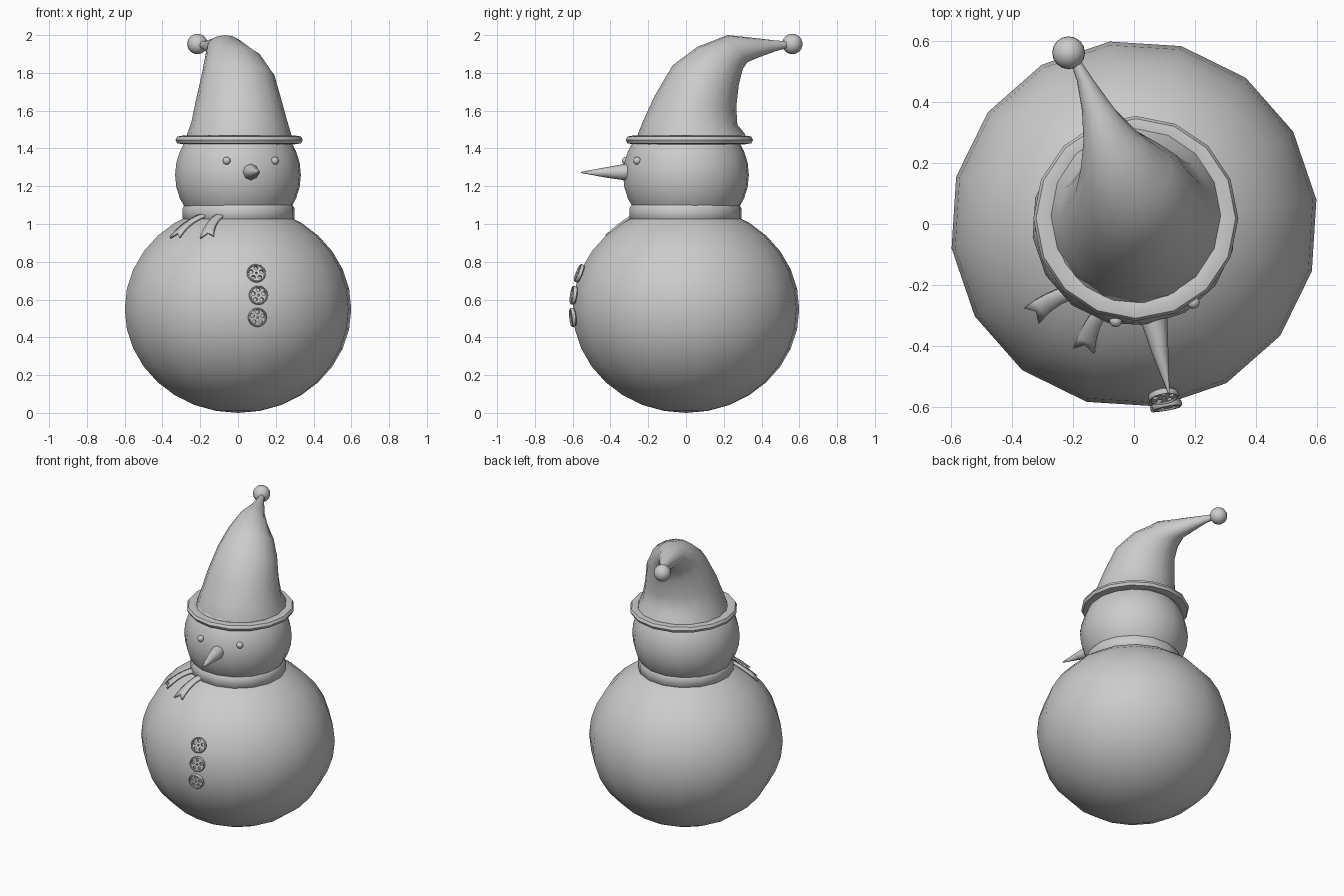
import bpy, bmesh
from math import sin, cos, pi, sqrt, radians
from mathutils import Vector

if "Cube" in bpy.data.objects:
    bpy.data.objects.remove(bpy.data.objects["Cube"])

BODY_R, BODY_H = 0.605, 0.55   # body ellipsoid radii, centre at z = BODY_H
SEG = 16


def make(name, bm):
    bmesh.ops.recalc_face_normals(bm, faces=bm.faces)
    me = bpy.data.meshes.new(name)
    bm.to_mesh(me)
    bm.free()
    ob = bpy.data.objects.new(name, me)
    bpy.context.collection.objects.link(ob)
    return ob


def smooth(ob, angle=50):
    bpy.ops.object.select_all(action='DESELECT')
    ob.select_set(True)
    bpy.context.view_layer.objects.active = ob
    bpy.ops.object.shade_smooth_by_angle(angle=radians(angle))
    return ob


def ball(name, loc, rxy, rz, seg=SEG, rings=16, turn=0):
    bm = bmesh.new()
    bmesh.ops.create_uvsphere(bm, u_segments=seg, v_segments=rings, radius=1)
    ob = make(name, bm)
    ob.location, ob.scale = loc, (rxy, rxy, rz)
    ob.rotation_euler.z = radians(turn)
    return smooth(ob)


def skin(name, rings, closed=False):
    """Join rings of points into a tube; cap the ends unless closed."""
    bm = bmesh.new()
    vs = [[bm.verts.new(p) for p in r] for r in rings]
    n = len(vs[0])
    for i in range(len(vs) if closed else len(vs) - 1):
        a, b = vs[i], vs[(i + 1) % len(vs)]
        for j in range(n):
            k = (j + 1) % n
            bm.faces.new((a[j], a[k], b[k], b[j]))
    if not closed:
        bm.faces.new(vs[0])
        bm.faces.new(vs[-1])
    return make(name, bm)


def band(name, profile, cx, cy, turn):
    """Lathe a closed (radius, z) profile around a vertical axis."""
    rings = [[(cx + r * cos(2 * pi * j / SEG + turn), cy + r * sin(2 * pi * j / SEG + turn), z)
              for j in range(SEG)] for r, z in profile]
    return smooth(skin(name, rings, True))


# Snow balls
ball("body", (0, 0, BODY_H), BODY_R, BODY_H, turn=7.6)
ball("head", (0, 0, 1.26), 0.336, 0.325, turn=7.6)

# Scarf ring
band("scarf", [(0.25, 1.03), (0.285, 1.018), (0.299, 1.03), (0.298, 1.085),
               (0.288, 1.1), (0.25, 1.1)], 0.003, -0.003, 0.13)


# Scarf tails draped over the body, with notched ends
def tail(name, start, bend, end):
    a, b, c = Vector(start), Vector(bend), Vector(end)
    bm = bmesh.new()
    rows = []
    n = 7
    for i in range(n):
        t = i / (n - 1)
        p = a * (1 - t) ** 2 + b * 2 * t * (1 - t) + c * t * t
        d = ((b - a) * (1 - t) + (c - b) * t).normalized()
        w = 0.021 + 0.015 * t * t
        row = []
        for s in (-1, 0, 1):
            q = p + Vector((-d.y, d.x)) * w * s
            if i == n - 1 and s == 0:
                q -= d * 0.022
            z = BODY_H + BODY_H * sqrt(max(0, 1 - q.length_squared / BODY_R ** 2))
            row.append(bm.verts.new((q.x, q.y, z + 0.012)))
        rows.append(row)
    for r, s in zip(rows, rows[1:]):
        for k in (0, 1):
            bm.faces.new((r[k], r[k + 1], s[k + 1], s[k]))
    ob = make(name, bm)
    m = ob.modifiers.new("thickness", 'SOLIDIFY')
    m.thickness, m.offset = 0.014, 0
    return smooth(ob)


tail("scarf_tail_outer", (-0.16, -0.22), (-0.25, -0.22), (-0.335, -0.30))
tail("scarf_tail_inner", (-0.08, -0.26), (-0.14, -0.31), (-0.165, -0.415))

# Eyes
for i, loc in enumerate([(-0.06, -0.318, 1.335), (0.195, -0.258, 1.335)]):
    ball(f"eye_{i + 1}", loc, 0.021, 0.021, 12, 8)

# Carrot nose
nose = []
for x, y, z, r in [(0.055, -0.24, 1.275, 0.047), (0.066, -0.32, 1.275, 0.044),
                   (0.085, -0.42, 1.273, 0.028), (0.114, -0.555, 1.273, 0.003)]:
    nose.append([(x + r * cos(2 * pi * j / 8), y, z + r * sin(2 * pi * j / 8)) for j in range(8)])
smooth(skin("nose", nose))


# Buttons: dished discs with a centre hole and five holes around it
def disc(bm, x, y, r, depth, seg):
    ret = bmesh.ops.create_cone(bm, cap_ends=True, segments=seg, radius1=r, radius2=r, depth=depth)
    bmesh.ops.translate(bm, verts=ret['verts'], vec=(x, y, 0))


bm = bmesh.new()
disc(bm, 0, 0, 0.006, 0.1, 8)
for k in range(5):
    a = 2 * pi * k / 5 + pi / 2
    disc(bm, 0.029 * cos(a), 0.029 * sin(a), 0.0105, 0.1, 10)
holes = make("button_hole_cutter", bm)
holes.hide_render = True
holes.hide_set(True)

for i, (x, z) in enumerate([(0.096, 0.737), (0.107, 0.622), (0.102, 0.506)]):
    rings = [[(r * cos(2 * pi * j / 20), r * sin(2 * pi * j / 20), h) for j in range(20)]
             for r, h in [(0.046, -0.011), (0.050, -0.006), (0.050, 0.006), (0.047, 0.011),
                          (0.043, 0.011), (0.041, 0.006)]]
    b = skin(f"button_{i + 1}", rings)
    rr = BODY_R * sqrt(1 - ((z - BODY_H) / BODY_H) ** 2)
    y = -sqrt(rr * rr - x * x)
    nrm = Vector((x / BODY_R ** 2, y / BODY_R ** 2, (z - BODY_H) / BODY_H ** 2)).normalized()
    rot = nrm.to_track_quat('Z', 'Y').to_matrix().to_4x4()
    m = b.modifiers.new("holes", 'BOOLEAN')
    m.operation, m.object, m.solver = 'DIFFERENCE', holes, 'EXACT'
    bpy.context.view_layer.update()
    dg = bpy.context.evaluated_depsgraph_get()
    cut = bpy.data.meshes.new_from_object(b.evaluated_get(dg))
    b.modifiers.clear()
    b.data = cut
    rot.translation = Vector((x, y, z)) + nrm * 0.005
    b.matrix_world = rot
    smooth(b, 35)

# Hat brim
band("hat_brim", [(0.27, 1.43), (0.295, 1.422), (0.328, 1.427), (0.337, 1.445), (0.328, 1.463),
                  (0.298, 1.468), (0.27, 1.46)], 0.006, 0.018, 0.0)

# Bent hat: each ring is front (y, z), back (y, z), centre x, half width
hat = []
for fy, fz, by, bz, cx, hw in [
        (-0.26, 1.44, 0.32, 1.44, 0.006, 0.285), (-0.255, 1.475, 0.31, 1.48, 0.006, 0.275),
        (-0.225, 1.55, 0.272, 1.525, 0.008, 0.255), (-0.165, 1.68, 0.266, 1.62, 0.004, 0.228),
        (-0.07, 1.84, 0.28, 1.74, 0.0, 0.192), (0.06, 1.938, 0.30, 1.82, -0.025, 0.15),
        (0.22, 2.0, 0.325, 1.857, -0.068, 0.098), (0.36, 1.985, 0.385, 1.882, -0.115, 0.056),
        (0.47, 1.972, 0.475, 1.915, -0.16, 0.028), (0.56, 1.965, 0.56, 1.938, -0.205, 0.014)]:
    ring = []
    for j in range(SEG):
        a = 2 * pi * j / SEG
        t = (1 - cos(a)) / 2
        ring.append((cx + hw * sin(a), fy + (by - fy) * t, fz + (bz - fz) * t))
    hat.append(ring)
smooth(skin("hat", hat))
ball("hat_pompom", (-0.215, 0.563, 1.953), 0.054, 0.054, 16, 12)
